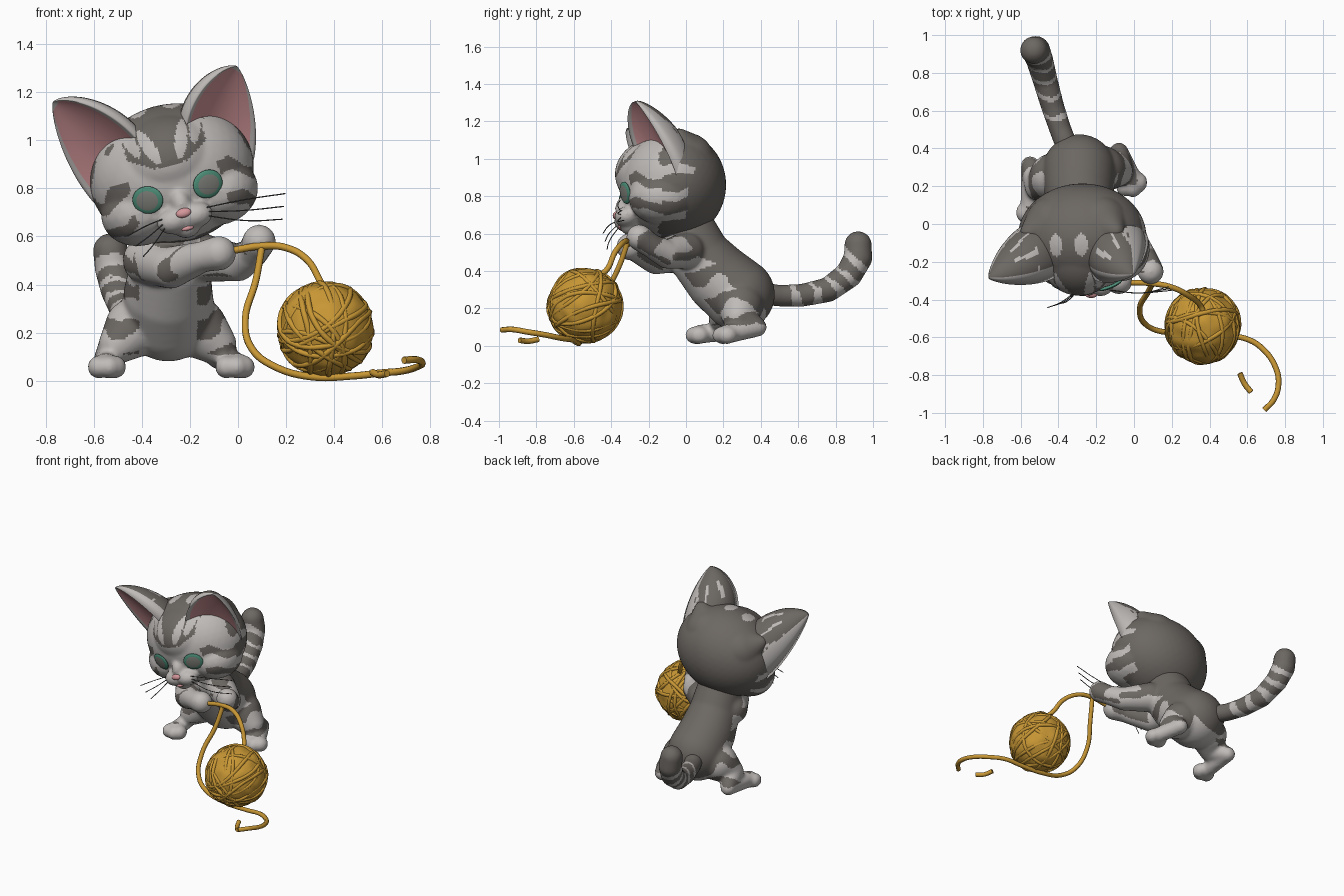
import bpy, bmesh, math, random
from mathutils import Vector, Matrix, noise

if "Cube" in bpy.data.objects:
    bpy.data.objects.remove(bpy.data.objects["Cube"])

random.seed(4)

def mat(name, r, g, b):
    m = bpy.data.materials.new(name)
    m.diffuse_color = (r, g, b, 1)
    m.use_nodes = True
    m.node_tree.nodes["Principled BSDF"].inputs["Base Color"].default_value = m.diffuse_color
    return m

LIGHT, DARK, PINK, GREEN, PUPIL, WHISK = range(6)
FUR = [mat("light_grey_fur", .52, .495, .48), mat("dark_grey_fur", .15, .136, .123),
       mat("pink_skin", .66, .31, .325), mat("green_iris", .08, .29, .2),
       mat("grey_pupil", .23, .23, .21), mat("whisker_grey", .09, .09, .09)]
YARN = [mat("mustard_yarn", .58, .31, .035)]

# Head frame: rolled to one side
HEAD = (Matrix.Translation((-.275, -.07, .86)) @ Matrix.Rotation(math.radians(1), 4, 'Z')
        @ Matrix.Rotation(math.radians(-15), 4, 'Y'))
HR = Vector((.345, .285, .29))

def add(name, me, mats, mw=None):
    ob = bpy.data.objects.new(name, me)
    bpy.context.collection.objects.link(ob)
    if not me.materials:
        for m in mats:
            me.materials.append(m)
    if mw:
        ob.matrix_world = mw
    return ob

def bake(ob):
    """Swap an object for its evaluated, smooth-shaded mesh."""
    bpy.context.view_layer.update()
    dg = bpy.context.evaluated_depsgraph_get()
    me = bpy.data.meshes.new_from_object(ob.evaluated_get(dg))
    mats = list(ob.data.materials)
    name, mw = ob.name, ob.matrix_world.copy()
    bpy.data.objects.remove(ob)
    me.materials.clear()
    for p in me.polygons:
        p.use_smooth = True
    new = add(name, me, mats, mw)
    new.name = name
    return new

def chain(*pts):
    """Closely spaced balls along a path of (x, y, z, radius)."""
    out = []
    for a, b in zip(pts, pts[1:]):
        a, b = Vector(a), Vector(b)
        n = max(2, int((b - a).length / .02))
        out += [a.lerp(b, i / n) for i in range(n + 1)]
    return [(Vector(q[:3]), Vector((q[3],) * 3)) for q in out]

def blob(name, balls, rule, voxel=.011, smooth=8, mw=None):
    """Merge balls into one smooth skin and colour its faces by rule."""
    bm = bmesh.new()
    for c, r in balls:
        bmesh.ops.create_icosphere(bm, subdivisions=4 if min(r) > .15 else 3, radius=1,
                                   matrix=Matrix.Translation(c) @ Matrix.Diagonal((*r, 1)))
    me = bpy.data.meshes.new(name)
    bm.to_mesh(me)
    bm.free()
    ob = add(name, me, FUR, mw)
    m = ob.modifiers.new("skin", 'REMESH')
    m.mode, m.voxel_size = 'VOXEL', voxel
    m = ob.modifiers.new("soft", 'SMOOTH')
    m.factor, m.iterations = .5, smooth
    ob = bake(ob)
    for p in ob.data.polygons:
        p.material_index = rule(p.center, p.normal)
    return ob

# Torso, legs and arms
def body_rule(p, n):
    x, y, z = p
    w = noise.noise(p * 9)
    if z < .11 or n.z < -.75:
        return LIGHT
    if y < -.07 and z > .36:                       # arms
        return DARK if y > -.26 and math.sin(38 * y + 22 * x + 3 * w) > -.1 else LIGHT
    if (y - .17) * .7 + (z - .38) * .7 + .05 * w > .02:
        return DARK
    if abs(x + .29) > .12 and math.sin((z - .3 * y) * 42 + 2.5 * w) > .15:
        return DARK
    return LIGHT

balls = chain((-.28, .02, .6, .15), (-.28, .08, .47, .165), (-.29, .18, .36, .185), (-.29, .28, .275, .195))
balls += chain((-.43, .25, .22, .125), (-.5, .2, .15, .08), (-.55, .31, .09, .05), (-.55, .08, .063, .052))
balls += chain((-.17, .29, .22, .125), (-.09, .28, .15, .085), (-.08, .38, .1, .052), (.0, .22, .063, .052))
for fx, fy in ((-.58, .06), (-.535, .05), (-.51, .07), (-.05, .2), (-.005, .195), (.025, .22)):
    balls.append((Vector((fx, fy, .057)), Vector((.046, .055, .048))))
balls += chain((-.38, .02, .5, .1), (-.28, -.16, .47, .088), (-.15, -.27, .515, .065), (-.08, -.3, .53, .073))
balls += chain((-.14, .0, .51, .1), (.0, -.1, .49, .078), (.06, -.18, .53, .065), (.088, -.25, .58, .07))
blob("body", balls, body_rule)

# Ringed tail
def tail_rule(p, n):
    f = p.y + max(0, p.z - .3) + .02 * noise.noise(p * 12)
    wide = .03 if n.z > .4 else .05
    return LIGHT if .57 < f < 1.12 and (f - .57) % .115 < wide else DARK

blob("tail", chain((-.35, .4, .28, .06), (-.39, .5, .268, .059), (-.43, .62, .27, .062),
                   (-.47, .76, .3, .067), (-.5, .87, .38, .073), (-.52, .92, .47, .077),
                   (-.53, .92, .54, .074)), tail_rule)

# Head with muzzle and ear roots, in its own frame
def head_rule(p, n):
    x, y, z = abs(p.x), p.y, p.z
    w = noise.noise(p * 8)
    if z > .2 and ((x - .07) / .035) ** 2 + ((y + .04) / .06) ** 2 < 1:
        return LIGHT
    if y > (.09 if z < .06 else -.02) + .06 * w:   # back of the head
        return DARK
    if z > .04 + .6 * max(0, x - .07):             # forehead strokes
        for cx, z0, z1 in ((.045, .05, .21), (.12, .1, .26)):
            t = (z - z0) / (z1 - z0)
            if 0 < t < 1 and abs(x - cx - .3 * (z - z0)) < .031 * math.sqrt(t * (1 - t)) * 1.7:
                return LIGHT
        return DARK if x < .17 or (w > .1 and y > -.15) else LIGHT
    if x > .19 and z < .02 or y > -.08:            # cheek stripes
        return DARK if math.sin(z * 46 + x * 14 + 2 * w) > (-.4 if y > -.06 else .25) else LIGHT
    return LIGHT

balls = [(Vector((0, 0, 0)), HR), (Vector((0, -.235, -.225)), Vector((.06, .05, .05))),
         (Vector((0, -.06, .06)), Vector((.23, .25, .2))),
         (Vector((0, -.25, -.13)), Vector((.045, .06, .07)))]
for s in (-1, 1):
    balls.append((Vector((s * .045, -.25, -.19)), Vector((.075, .065, .055))))
    balls.append((Vector((s * .17, -.06, -.12)), Vector((.165, .18, .14))))
    balls += chain((s * .13, .07, .1, .15), (s * .235, .03, .2, .05))
blob("head", balls, head_rule, .01, 8, HEAD)

# Ears: cupped shells, pink inside, turned outwards
def ear(s):
    A, B = Vector((.115, -.22, .2)), Vector((.345, .01, -.03))
    T = Vector((.405, -.21, .415)) if s < 0 else Vector((.375, -.205, .36))
    M, n = (A + B) / 2, (B - A).cross(T - (A + B) / 2).normalized()
    if n.y > 0:
        n.negate()
    U, V = 28, 40
    bm = bmesh.new()
    rows = []
    for j in range(V + 1):
        v = -.25 + 1.25 * (1 - (1 - j / V) ** 1.5)
        w = max(.02, (1 - max(0, v) ** 1.8) ** .75)
        row = []
        for i in range(2 * U):
            front = i <= U
            u = i / U if front else 2 - i / U
            k = 1 - (2 * u - 1) ** 2
            p = M.lerp(T, v) + (B - A) * (u - .5) * w
            p -= n * (.05 * k * w if front else .19 * math.sqrt(k) * w + .008)
            row.append(bm.verts.new((p.x * s, p.y, p.z)))
        rows.append(row)
    for j in range(V):
        v = -.25 + 1.25 * (1 - (1 - j / V) ** 1.5)
        for i in range(2 * U):
            i2 = (i + 1) % (2 * U)
            f = bm.faces.new((rows[j][i], rows[j][i2], rows[j + 1][i2], rows[j + 1][i]))
            f.smooth = True
            if i < U:
                f.material_index = PINK if 1 < i < U - 2 and v < .93 else LIGHT
            elif U + 4 < i < 2 * U - 1:
                c = f.calc_center_median()
                band = math.sin(i * .8 + 3 * noise.noise(c * 9))
                f.material_index = LIGHT if .25 < v < .65 and band > .75 else DARK
    bm.faces.new(rows[-1])
    bmesh.ops.recalc_face_normals(bm, faces=bm.faces)
    me = bpy.data.meshes.new("ear")
    bm.to_mesh(me)
    bm.free()
    add("ear_left" if s < 0 else "ear_right", me, FUR, HEAD)

# Flattened buttons for eyes, nose and mouth
def button(name, c, size, normal, rule):
    bm = bmesh.new()
    bmesh.ops.create_uvsphere(bm, u_segments=32, v_segments=24, radius=1)
    for f in bm.faces:
        f.smooth = True
        f.material_index = rule(f.calc_center_median().xy.length)
    me = bpy.data.meshes.new(name)
    bm.to_mesh(me)
    bm.free()
    q = Vector(normal).to_track_quat('Z', 'Y').to_matrix().to_4x4()
    add(name, me, FUR, HEAD @ Matrix.Translation(c) @ q @ Matrix.Diagonal((*size, 1)))

for s in (-1, 1):
    ear(s)
    x, z = s * .128, -.077
    y = -HR.y * math.sqrt(1 - (x / HR.x) ** 2 - (z / HR.z) ** 2)
    nrm = Vector((x / HR.x ** 2, y / HR.y ** 2, z / HR.z ** 2)).normalized()
    button("eye", Vector((x, y, z)) + nrm * .004, (.066, .06, .014), nrm,
           lambda r: PUPIL if r < .68 else GREEN)
button("nose", (0, -.306, -.168), (.032, .02, .016), (0, -1, .35), lambda r: PINK)
button("mouth", (0, -.284, -.234), (.026, .01, .012), (0, -1, -.2), lambda r: PINK)

# Curves: whiskers, strings and windings
def strands(name, paths, radius, mats, mw=None, cyclic=False, res=6):
    cu = bpy.data.curves.new(name, 'CURVE')
    cu.dimensions, cu.bevel_depth, cu.bevel_resolution = '3D', radius, 2
    cu.use_fill_caps, cu.resolution_u = True, res
    for pts in paths:
        sp = cu.splines.new('BEZIER')
        sp.bezier_points.add(len(pts) - 1)
        sp.use_cyclic_u = cyclic
        for bp, p in zip(sp.bezier_points, pts):
            bp.co = p
            bp.handle_left_type = bp.handle_right_type = 'AUTO'
    return bake(add(name, cu, mats, mw))

wh = []
for s, reach, fwd in ((1, .43, -.29), (-1, .25, -.37)):
    for i, dz in enumerate((-.2, -.25, -.3)):
        wh.append([(s * .08, -.28, -.17 - .015 * i), (s * (.08 + reach) / 2, (fwd - .31) / 2, dz * .9),
                   (s * (reach - .02 * i), fwd + .01 * i, dz)])
strands("whiskers", wh, .0025, [FUR[WHISK]], HEAD)

# Yarn ball: lumpy core with half-sunk windings
BALL = Vector((.365, -.54, .215))
bm = bmesh.new()
bmesh.ops.create_icosphere(bm, subdivisions=5, radius=.196)
for v in bm.verts:
    v.co = BALL + v.co * (1 + .04 * noise.noise(v.co * 16))
for f in bm.faces:
    f.smooth = True
me = bpy.data.meshes.new("yarn_ball")
bm.to_mesh(me)
bm.free()
add("yarn_ball", me, YARN)
rings = []
for i in range(14):
    ax = Vector([random.gauss(0, 1) for _ in range(3)]).normalized()
    q = ax.to_track_quat('Z', 'Y')
    h, ph = random.uniform(-.08, .08), random.uniform(0, 6)
    ring = []
    for k in range(12):
        a = k * math.tau / 12
        p = Vector((math.cos(a), math.sin(a), h / .19 + .1 * math.sin(2 * a + ph))).normalized()
        ring.append(BALL + (q @ p) * random.uniform(.187, .196))
    rings.append(ring)
strands("yarn_windings", rings, .0125, YARN, cyclic=True, res=4)

# Loose yarn held in the paws and trailing on the floor
strands("yarn_string", [
    [(-.03, -.31, .54), (.1, -.315, .56), (.2, -.335, .553), (.29, -.38, .5), (.35, -.43, .4), (.37, -.47, .38)],
    [(.1, -.31, .56), (.075, -.36, .42), (.03, -.45, .25), (.06, -.53, .13), (.15, -.57, .06),
     (.3, -.57, .017), (.48, -.59, .02), (.6, -.61, .033), (.68, -.66, .04), (.75, -.76, .06),
     (.765, -.85, .075), (.74, -.93, .088), (.69, -.985, .085)],
    [(.56, -.79, .035), (.585, -.845, .025), (.62, -.89, .03)]], .015, YARN)
